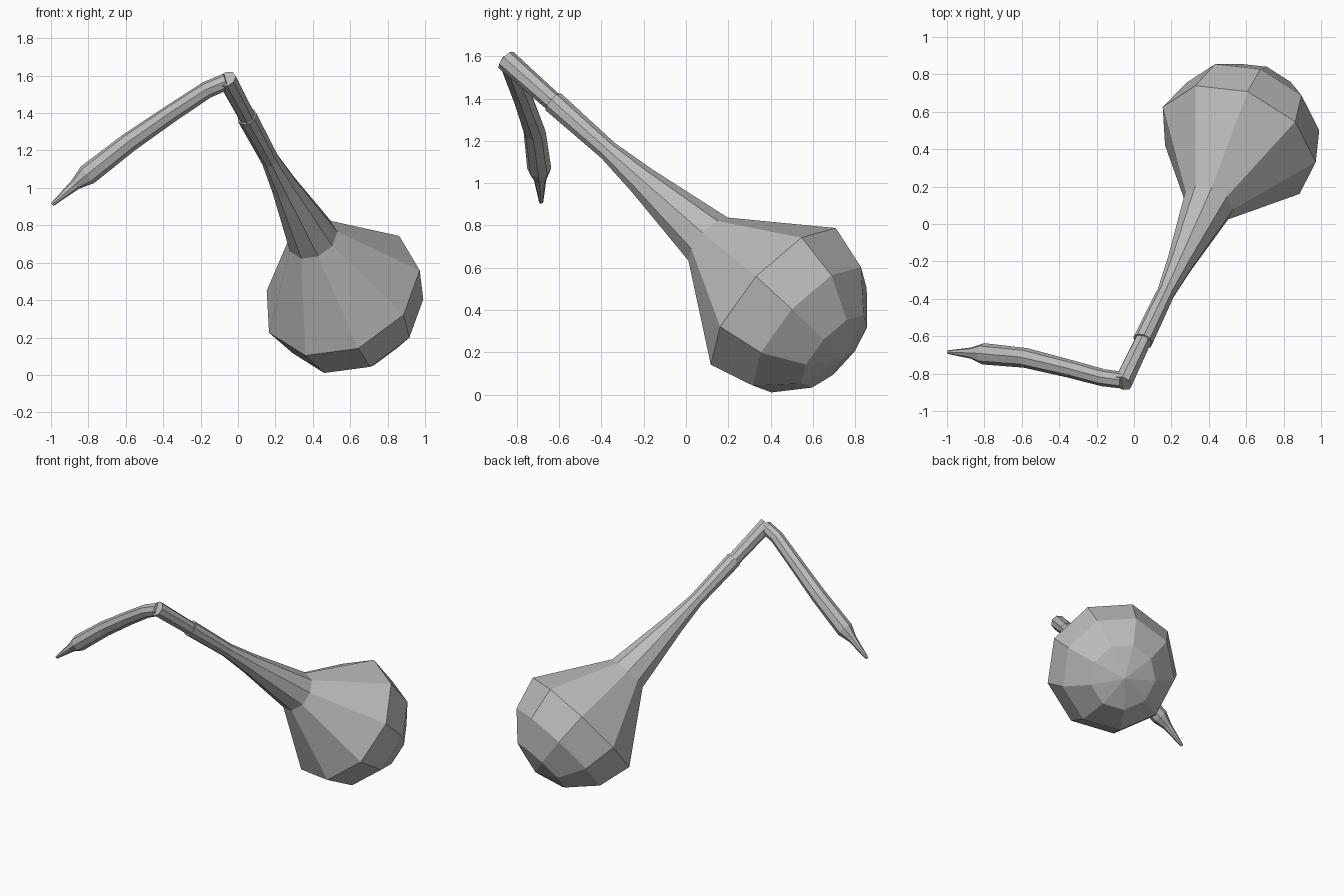
import bpy
import bmesh
from math import cos, sin, pi, radians
from mathutils import Vector

cube = bpy.data.objects.get("Cube")
if cube:
    bpy.data.objects.remove(cube, do_unlink=True)

grey = bpy.data.materials.new("plain grey")
grey.use_nodes = True
grey.diffuse_color = (0.5, 0.5, 0.5, 1)
grey.node_tree.nodes["Principled BSDF"].inputs["Base Color"].default_value = (0.5, 0.5, 0.5, 1)

# Gourd axis: belly centre, direction towards the blossom end, first corner direction
CENTRE = Vector((0.553, 0.43, 0.445))
AXIS = Vector((0.337, 0.704, -0.625)).normalized()
CORNER = Vector((0.937, -0.225, 0.258))
BELLY = 0.445


def on_axis(s):
    return CENTRE + AXIS * s


def tube(name, stations, sides, ref):
    """Loft flat-faced rings through (point, radius) stations; radius 0 makes a pole."""
    bm = bmesh.new()
    points = [p for p, r in stations]
    rings = []
    for i, (p, r) in enumerate(stations):
        if r == 0:
            rings.append([bm.verts.new(p)])
            continue
        before, after = points[max(i - 1, 0)], points[min(i + 1, len(points) - 1)]
        d = ((p - before).normalized() + (after - p).normalized()).normalized()
        u = (ref - d * ref.dot(d)).normalized()
        v = d.cross(u)
        rings.append([bm.verts.new(p + (u * cos(a) + v * sin(a)) * r)
                      for a in (2 * pi * k / sides for k in range(sides))])
    for a, b in zip(rings, rings[1:]):
        for k in range(sides):
            n = (k + 1) % sides
            if len(b) == 1:
                bm.faces.new((a[k], a[n], b[0]))
            else:
                bm.faces.new((a[k], a[n], b[n], b[k]))
    for ring in (rings[0], rings[-1]):
        if len(ring) > 2:
            bm.faces.new(ring)
    bmesh.ops.recalc_face_normals(bm, faces=bm.faces)
    mesh = bpy.data.meshes.new(name)
    bm.to_mesh(mesh)
    bm.free()
    mesh.materials.append(grey)
    obj = bpy.data.objects.new(name, mesh)
    bpy.context.collection.objects.link(obj)
    return obj


# Gourd: long neck flaring into a cone, then a half-round belly
neck = [(-1.5, 0.055), (-1.13, 0.049), (-0.905, 0.073), (-0.455, 0.14)]
dome = [(BELLY * sin(radians(t)), BELLY * cos(radians(t))) for t in (0, 30, 60)]
profile = neck + dome + [(BELLY, 0)]
tube("gourd_body", [(on_axis(s), r) for s, r in profile], 9, CORNER)

# Stem: straight tube from inside the neck up to the elbow
tube("stem", [(on_axis(-1.4), 0.045), (on_axis(-1.6), 0.048), (on_axis(-1.82), 0.052)], 8, CORNER)

# Mouthpiece: bent arm leaving the elbow, narrowing to a thin tip
arm = [
    (Vector((-0.06, -0.835, 1.57)), 0.045),
    (Vector((-0.165, -0.822, 1.525)), 0.046),
    (Vector((-0.34, -0.775, 1.41)), 0.048),
    (Vector((-0.58, -0.716, 1.245)), 0.053),
    (Vector((-0.805, -0.694, 1.07)), 0.057),
    (Vector((-0.87, -0.69, 1.018)), 0.03),
    (Vector((-0.993, -0.685, 0.911)), 0.01),
]
tube("mouthpiece", arm, 8, Vector((0, 0, 1)))
